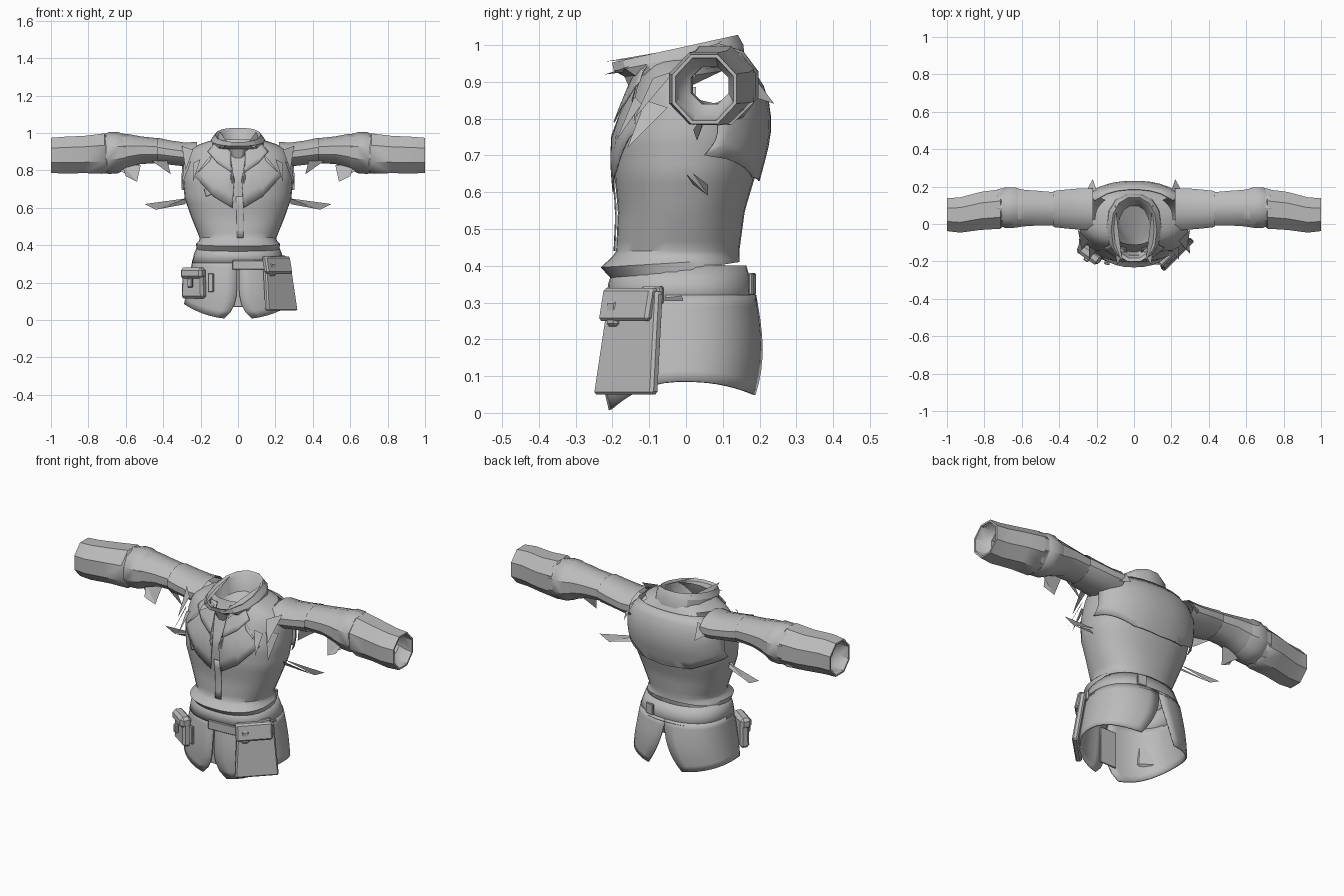
import bpy, bmesh, math
from mathutils import Vector, Matrix

if "Cube" in bpy.data.objects:
    bpy.data.objects.remove(bpy.data.objects["Cube"])

cloth = bpy.data.materials.new("grey cloth")
cloth.use_nodes = True
GREY = (0.5, 0.5, 0.5, 1)
cloth.diffuse_color = GREY
cloth.node_tree.nodes["Principled BSDF"].inputs["Base Color"].default_value = GREY


def finish(name, bm, angle=35, thickness=0):
    mesh = bpy.data.meshes.new(name)
    bm.to_mesh(mesh)
    bm.free()
    mesh.materials.append(cloth)
    obj = bpy.data.objects.new(name, mesh)
    bpy.context.collection.objects.link(obj)
    if thickness:
        solid = obj.modifiers.new("thickness", 'SOLIDIFY')
        solid.thickness = thickness
        solid.offset = 0
    bpy.ops.object.select_all(action='DESELECT')
    obj.select_set(True)
    bpy.context.view_layer.objects.active = obj
    bpy.ops.object.shade_smooth_by_angle(angle=math.radians(angle))
    return obj


def strip(rings, closed=True):
    """Skin a list of equal point rows into one sheet or tube."""
    bm = bmesh.new()
    rows = [[bm.verts.new(p) for p in ring] for ring in rings]
    count = len(rows[0])
    for low, high in zip(rows, rows[1:]):
        for i in range(count if closed else count - 1):
            j = (i + 1) % count
            bm.faces.new((low[i], low[j], high[j], high[i]))
    bmesh.ops.recalc_face_normals(bm, faces=bm.faces)
    return bm


POWER = 2.3


def bend(v):
    return math.copysign(abs(v) ** (2 / POWER), v)


def level(z, half, front, back, tilt=0, sides=32):
    """Rounded body cross-section, optionally tilted front to back."""
    pts = []
    for i in range(sides):
        a = math.tau * i / sides
        y = (back - front) / 2 * bend(math.sin(a))
        pts.append(Vector((half * bend(math.cos(a)), (front + back) / 2 + y, z + tilt * y)))
    return pts


# Torso: height, half width, front, back
TORSO = [(.44, .205, -.19, .145), (.55, .25, -.185, .16), (.65, .285, -.195, .19),
         (.75, .295, -.195, .215), (.83, .29, -.165, .215), (.89, .275, -.14, .195),
         (.93, .235, -.12, .17), (.965, .13, -.11, .15)]


def section(z):
    z = min(max(z, TORSO[0][0]), TORSO[-1][0])
    for a, b in zip(TORSO, TORSO[1:]):
        if z <= b[0]:
            t = (z - a[0]) / (b[0] - a[0])
            return [p + (q - p) * t for p, q in zip(a, b)]


def surface(x, z, side, lift):
    """Point on the torso, pushed outwards by the lift."""
    _, half, front, back = section(z)
    u = min(abs(x) / half, .995)
    r = (back - front) / 2
    y = side * (r * (1 - u ** POWER) ** (1 / POWER) + lift)
    return Vector((math.copysign(u * half + lift * u ** 4, x), (front + back) / 2 + y, z))


heights = [.44 + .525 * i / 20 for i in range(21)]
bm = strip([level(.383, .222, -.195, .145, .16), level(.407, .225, -.232, .145, .06),
            level(.425, .208, -.2, .145)] + [level(*section(z)) for z in heights])
# Arm holes
holes = [f for f in bm.faces if abs(f.calc_center_median().x) > .18
         and math.hypot(f.calc_center_median().y - .075, f.calc_center_median().z - .89) < .07]
bmesh.ops.delete(bm, geom=holes, context='FACES')
finish("jacket_body", bm)


def patch(name, outline, side=-1, lift=.008, mirror=False, cuts=4):
    """Cloth panel laid over the torso."""
    for sign in ((1, -1) if mirror else (1,)):
        bm = bmesh.new()
        bm.faces.new([bm.verts.new((sign * x, 0, z)) for x, z in outline])
        bmesh.ops.triangulate(bm, faces=bm.faces)
        bmesh.ops.subdivide_edges(bm, edges=bm.edges, cuts=cuts, use_grid_fill=True)
        for v in bm.verts:
            v.co = surface(v.co.x, v.co.z, side, lift)
        bmesh.ops.recalc_face_normals(bm, faces=bm.faces)
        finish(name + ("_right" if sign < 0 else "_left" if mirror else ""), bm, 40, .004)


patch("lapel", [(.05, .93), (.13, .9), (.15, .85), (.23, .77), (.13, .66), (.03, .6), (.02, .75)], mirror=True)
patch("collar_fold", [(.04, .95), (.12, .95), (.16, .9), (.11, .84), (.035, .79)], lift=.016, mirror=True)
patch("front_placket", [(-.01, .66), (.03, .66), (.03, .44), (-.005, .44)], lift=.005)
patch("breast_pocket", [(-.18, .7), (-.13, .72), (-.12, .68), (-.17, .66)], lift=.005)
patch("back_yoke", [(-.288, .7), (-.15, .64), (0, .63), (.15, .64), (.288, .7), (.285, .84),
                    (.2, .93), (-.2, .93), (-.285, .84)], side=1, lift=.014, cuts=6)

# Standing collar, high at the back, with a lining drawn down towards the chest
finish("collar", strip([level(.93, .15, -.17, .165, .1, 14), level(.965, .145, -.2, .16, .2, 14),
                        level(.99, .122, -.205, .145, .22, 14), level(.98, .108, -.185, .13, .22, 14),
                        level(.91, .085, -.16, .1, .15, 14), level(.83, .012, -.14, -.11, 0, 14)]), 30)


def tube(name, rings, sides, sign, angle=40):
    """Sleeve part along x: x, centre y, centre z, y radius, z radius."""
    rows = []
    for x, cy, cz, ry, rz in rings:
        rows.append([(sign * x, cy + ry * math.cos(a), cz + rz * math.sin(a))
                     for a in [math.tau * (i + .5) / sides for i in range(sides)]])
    finish(name + ("_left" if sign > 0 else "_right"), strip(rows), angle)


for sign in (1, -1):
    tube("shoulder_sleeve", [(.22, .08, .885, .115, .07), (.28, .08, .885, .115, .066),
                             (.36, .08, .895, .108, .067), (.43, .08, .905, .1, .072)], 12, sign)
    tube("upper_sleeve", [(.4, .08, .905, .092, .064), (.52, .085, .908, .098, .074),
                          (.58, .085, .903, .102, .09), (.65, .088, .895, .11, .105),
                          (.73, .085, .89, .108, .108)], 10, sign, 35)
    tube("elbow_fold", [(.6, .085, .897, .104, .092), (.64, .088, .895, .114, .11),
                        (.69, .088, .893, .114, .112), (.72, .085, .89, .1, .1)], 10, sign, 35)
    tube("cuff", [(.7, .08, .885, .1, .1), (.715, .08, .89, .114, .116), (.82, .07, .885, .11, .108),
                  (.93, .048, .882, .102, .106), (1, .05, .88, .095, .102), (1, .05, .88, .085, .092),
                  (.95, .055, .885, .075, .08), (.93, .065, .89, .055, .055),
                  (.8, .075, .893, .06, .06)], 8, sign, 40)

# Belt
finish("belt", strip([level(.305, .243, -.212, .19), level(.35, .232, -.208, .175),
                      level(.4, .212, -.19, .16)]), 40, .008)


# Skirt: two panels nearly meeting at the front, with a flared back vent
def panel(sign):
    rows = []
    for k in range(9):
        t = k / 8
        start = -math.pi / 2 + .01 + .2 * t ** 6
        end = math.pi / 2 - .32 * t * t
        half, mid = .24 + .045 * t, -.008
        depth = .195 + .022 * math.sin(math.pi * t * .8) - .006 * t
        row = []
        for i in range(17):
            a = start + (end - start) * i / 16
            s = math.sin(a)
            hem = .085 - .08 * max(0, -s) ** 2 - .04 * max(0, s) ** 2
            row.append((sign * half * bend(math.cos(a)), mid + depth * bend(s), .32 + (hem - .32) * t))
        rows.append(row)
    finish("skirt_left" if sign > 0 else "skirt_right", strip(rows, False), 40, .008)


panel(1)
panel(-1)


def block(name, centre, size, turn=0, taper=1.0, lean=0.0):
    """Bevelled box, wider at the foot by the taper."""
    bm = bmesh.new()
    bmesh.ops.create_cube(bm, size=1)
    for v in bm.verts:
        if v.co.z < 0:
            v.co.x *= taper
        v.co = Vector((v.co.x * size[0], v.co.y * size[1] + lean * v.co.z, v.co.z * size[2]))
    bmesh.ops.bevel(bm, geom=bm.edges[:], offset=min(size) * .25, segments=1, affect='EDGES')
    bmesh.ops.transform(bm, matrix=Matrix.Translation(centre) @ Matrix.Rotation(math.radians(turn), 4, 'Z'), verts=bm.verts)
    finish(name, bm, 25)


# Pouches and belt fittings
block("large_pouch", (.218, -.15, .19), (.19, .03, .28), 45, 1.2, .04)
block("large_pouch_flap", (.21, -.157, .295), (.19, .034, .09), 45, 1.0, .02)
block("large_pouch_clasp", (.18, -.195, .27), (.04, .03, .07), 45)
block("small_pouch", (-.235, -.155, .195), (.13, .05, .16), -35, 1.1)
block("small_pouch_flap", (-.24, -.16, .25), (.14, .06, .06), -35)
block("small_pouch_clasp", (-.255, -.19, .2), (.03, .02, .05), -35)
block("hanging_loop", (-.145, -.21, .2), (.03, .015, .1), -15)
block("front_strap", (.06, -.215, .295), (.18, .012, .05), 4)
block("side_buckle", (.235, -.09, .32), (.06, .02, .05), 65)
block("back_tag", (.1, .18, .35), (.05, .012, .06), -10)
block("front_tail", (0, -.2, .17), (.1, .008, .2))


# Torn cloth
def shards(name, triangles):
    for sign in (1, -1):
        bm = bmesh.new()
        for tri in triangles:
            bm.faces.new([bm.verts.new((sign * x, y, z)) for x, y, z in tri])
        finish(name + ("_left" if sign > 0 else "_right"), bm)


shards("torn_side", [((.28, .02, .65), (.5, .06, .62), (.44, .06, .59)),
                     ((.28, .0, .65), (.44, .06, .59), (.28, .02, .62))])
shards("torn_sleeve", [((.52, .06, .83), (.66, .06, .82), (.54, .03, .74)),
                       ((.54, .03, .74), (.62, .06, .83), (.6, .02, .77)),
                       ((.38, .0, .86), (.46, .03, .85), (.36, .02, .78))])
shards("torn_collar", [((.1, .1, 1.01), (.12, -.05, .97), (.06, -.22, .955)),
                       ((.05, -.14, .93), (.11, -.1, .96), (.09, -.22, .92))])
shards("torn_shoulder_front", [((.24, -.09, .91), (.3, -.03, .93), (.28, -.14, .8)),
                               ((.25, -.11, .85), (.29, -.05, .83), (.3, -.16, .72)),
                               ((.2, -.14, .86), (.24, -.12, .84), (.24, -.19, .74))])
shards("torn_shoulder_back", [((.2, .18, .92), (.27, .15, .87), (.22, .24, .84))])
